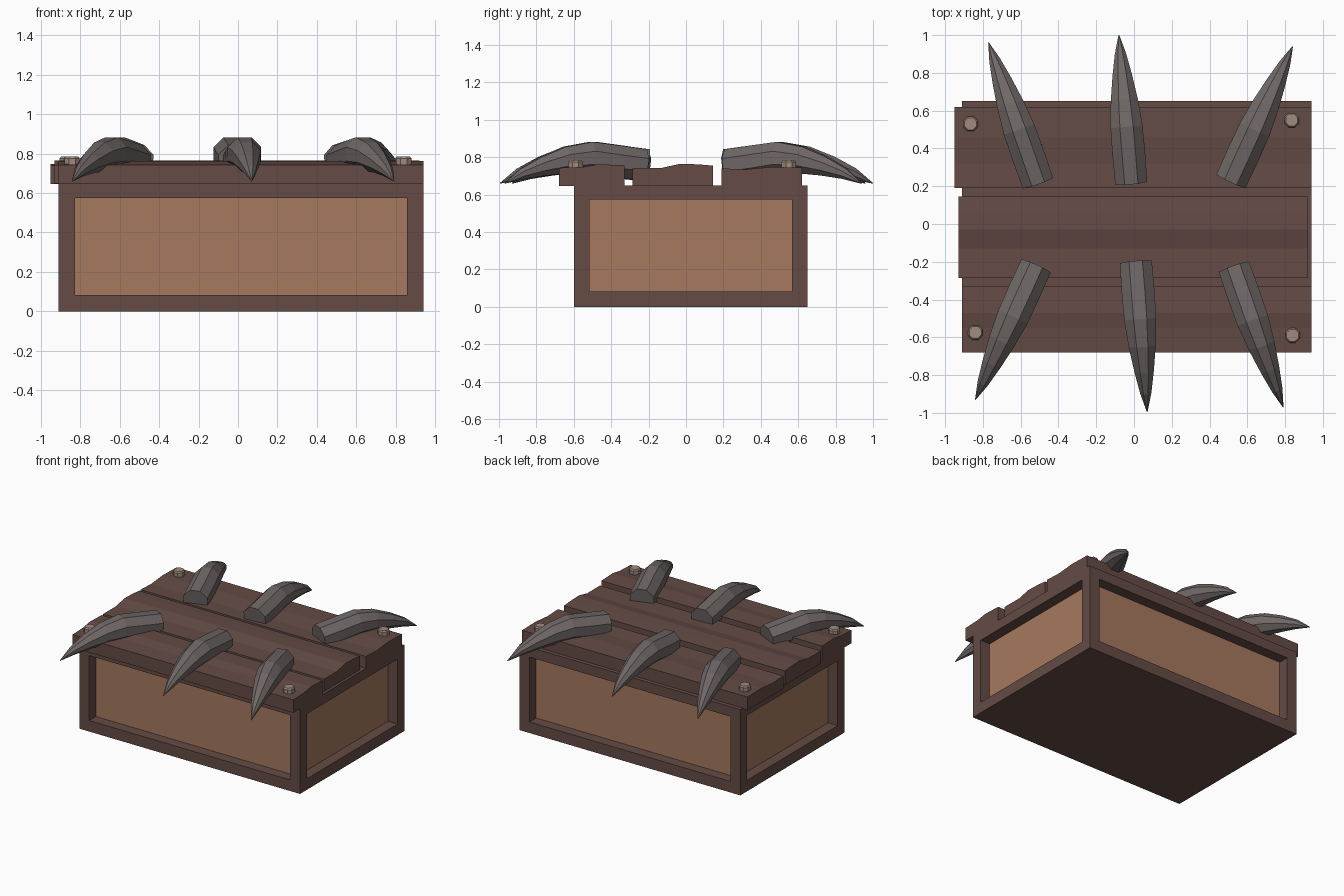
import bpy, bmesh, math
from mathutils import Vector

if "Cube" in bpy.data.objects:
    bpy.data.objects.remove(bpy.data.objects["Cube"])


def material(name, color):
    m = bpy.data.materials.new(name)
    m.diffuse_color = (*color, 1)
    m.use_nodes = True
    m.node_tree.nodes["Principled BSDF"].inputs["Base Color"].default_value = m.diffuse_color
    return m


DARK_WOOD = material("dark wood", (0.128, 0.071, 0.060))
PANEL_WOOD = material("light panel wood", (0.38, 0.19, 0.112))
CLAW_GREY = material("claw grey", (0.160, 0.137, 0.135))
BOLT_TAN = material("bolt tan", (0.35, 0.26, 0.205))


def finish(name, bm, *mats):
    bmesh.ops.recalc_face_normals(bm, faces=bm.faces[:])
    me = bpy.data.meshes.new(name)
    bm.to_mesh(me)
    bm.free()
    for m in mats:
        me.materials.append(m)
    ob = bpy.data.objects.new(name, me)
    bpy.context.collection.objects.link(ob)
    return ob


def loft(bm, rings):
    """Skin a list of equal-sized point rings and cap both ends."""
    vr = [[bm.verts.new(p) for p in ring] for ring in rings]
    n = len(vr[0])
    for a, b in zip(vr, vr[1:]):
        for i in range(n):
            j = (i + 1) % n
            bm.faces.new((a[i], a[j], b[j], b[i]))
    bm.faces.new(vr[0][::-1])
    bm.faces.new(vr[-1])


# Crate body with a recessed panel on each side
X0, X1, Y0, Y1, H = -0.91, 0.94, -0.60, 0.65, 0.65
bm = bmesh.new()
bmesh.ops.create_cube(bm, size=1)
for v in bm.verts:
    v.co = (X1 if v.co.x > 0 else X0, Y1 if v.co.y > 0 else Y0, H if v.co.z > 0 else 0)
bm.normal_update()
sides = [f for f in bm.faces if abs(f.normal.z) < 0.5]
bmesh.ops.inset_individual(bm, faces=sides, thickness=0.118)
for v in {v for f in sides for v in f.verts}:
    if v.co.z > 0.3:
        v.co.z = 0.575
inward = [f.normal * -0.08 for f in sides]
panels = bmesh.ops.extrude_discrete_faces(bm, faces=sides)["faces"]
bm.normal_update()
for f in panels:
    bmesh.ops.translate(bm, verts=f.verts[:], vec=f.normal * -0.08)
    f.material_index = 1
finish("crate_body", bm, DARK_WOOD, PANEL_WOOD)

# Lid planks: uneven profile (y, z) swept along x
planks = {
    "front_plank": (-0.91, 0.94, [(-0.68, 0.645), (-0.68, 0.743), (-0.55, 0.748),
                                  (-0.47, 0.762), (-0.33, 0.757), (-0.33, 0.645)]),
    "middle_plank": (-0.93, 0.92, [(-0.285, 0.648), (-0.285, 0.743), (-0.13, 0.743),
                                   (-0.03, 0.765), (0.06, 0.762), (0.145, 0.755), (0.145, 0.648)]),
    "back_plank": (-0.95, 0.94, [(0.19, 0.645), (0.19, 0.740), (0.32, 0.735),
                                 (0.46, 0.748), (0.62, 0.744), (0.62, 0.645)]),
}
for name, (xa, xb, prof) in planks.items():
    bm = bmesh.new()
    loft(bm, [[(x, y, z) for y, z in prof] for x in (xa, xb)])
    finish(name, bm, DARK_WOOD)

# Corner bolts
for i, (x, y) in enumerate([(-0.865, 0.53), (0.835, 0.55), (-0.84, -0.575), (0.84, -0.59)]):
    bm = bmesh.new()
    rings = []
    for r, z in ((0.042, 0.72), (0.042, 0.775), (0.034, 0.785)):
        rings.append([(x + r * math.cos(a * math.pi / 4 + 0.39),
                       y + r * math.sin(a * math.pi / 4 + 0.39), z) for a in range(8)])
    loft(bm, rings)
    finish(f"bolt_{i + 1}", bm, BOLT_TAN)

# Curved claws: (fraction of length, centre height, radius), eight-sided
CURVE = [(0, 0.758, 0.092), (0.2, 0.777, 0.094), (0.38, 0.797, 0.092), (0.55, 0.785, 0.078),
         (0.72, 0.752, 0.056), (0.87, 0.712, 0.032), (1, 0.66, 0.002)]
claws = [((-0.51, 0.22), (-0.77, 0.96)), ((-0.015, 0.22), (-0.08, 1.0)), ((0.515, 0.23), (0.84, 0.94)),
         ((-0.52, -0.225), (-0.84, -0.93)), ((0.01, -0.205), (0.07, -0.995)), ((0.53, -0.23), (0.79, -0.97))]
for i, (base, tip) in enumerate(claws):
    a, b = Vector((*base, 0)), Vector((*tip, 0))
    length = (b - a).length
    pts = [a.lerp(b, t) + Vector((0, 0, z)) for t, z, r in CURVE]
    side = (b - a).normalized().cross(Vector((0, 0, 1)))
    rings = []
    for k, (t, z, r) in enumerate(CURVE):
        tangent = (pts[min(k + 1, len(pts) - 1)] - pts[max(k - 1, 0)]).normalized()
        up = side.cross(tangent)
        rings.append([pts[k] + r * (side * math.cos(q) + up * math.sin(q))
                      for q in (math.pi / 8 + n * math.pi / 4 for n in range(8))])
    bm = bmesh.new()
    loft(bm, rings)
    finish(f"claw_{i + 1}", bm, CLAW_GREY)
